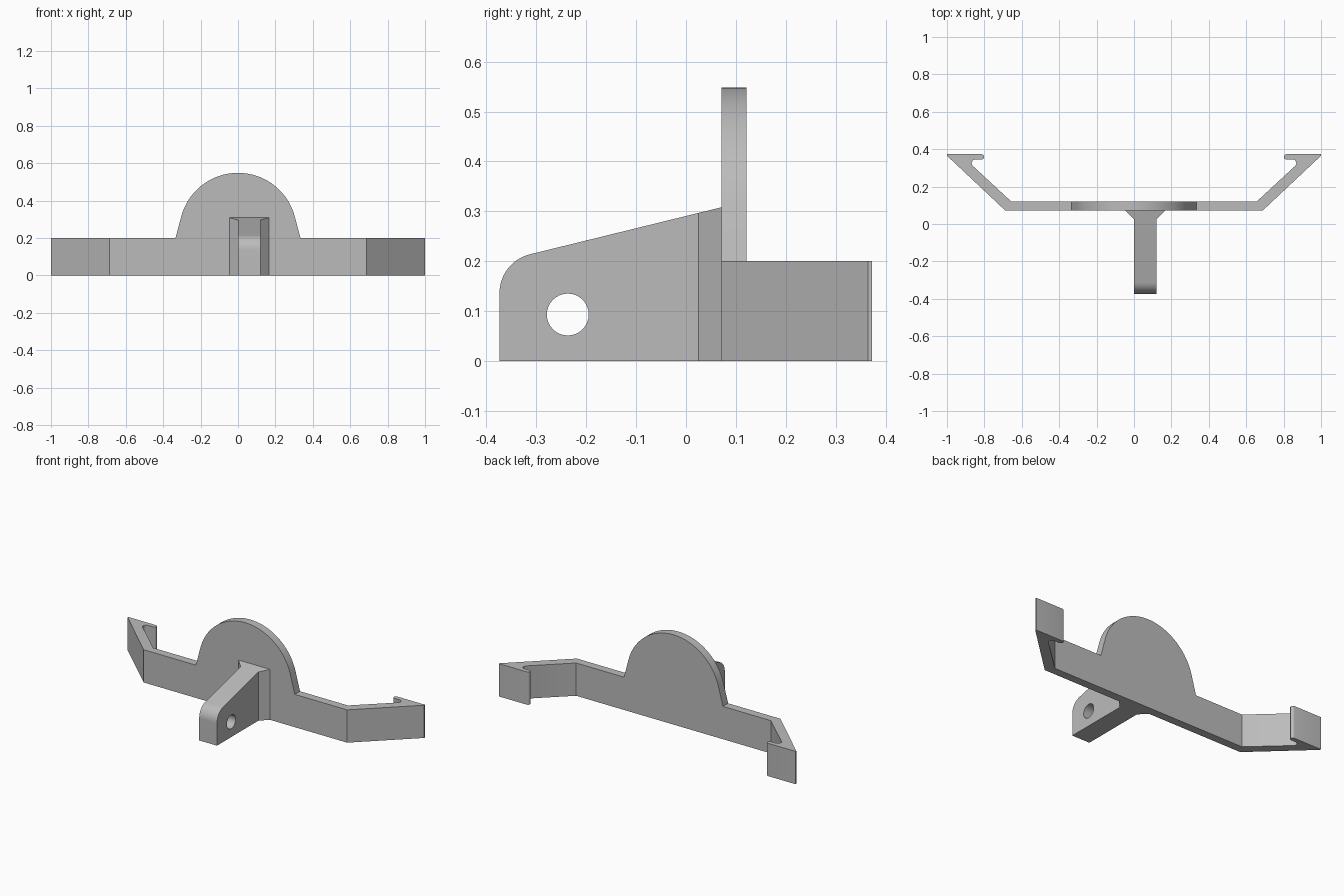
import bpy
import bmesh
from math import sin, cos, radians
from mathutils import Matrix

cube = bpy.data.objects.get("Cube")
if cube:
    bpy.data.objects.remove(cube)

grey = bpy.data.materials.new("plain grey")
grey.use_nodes = True
GREY = (0.5, 0.5, 0.5, 1)
grey.diffuse_color = GREY
grey.node_tree.nodes["Principled BSDF"].inputs["Base Color"].default_value = GREY

HEIGHT = 0.2
FRONT, BACK = 0.071, 0.121      # faces of the main bar
LUG_L, LUG_R = 0.0, 0.12        # sides of the lug


def arc(cx, cy, r, start, end, steps):
    """Points on an arc, angles in degrees."""
    angles = [radians(start + (end - start) * i / steps) for i in range(steps + 1)]
    return [(cx + r * cos(a), cy + r * sin(a)) for a in angles]


def prism(name, profile, axis, low, high):
    """Extrude a 2D profile along x, y or z; high may be a function of the point."""
    place = {"x": lambda a, b, d: (d, a, b),
             "y": lambda a, b, d: (a, d, b),
             "z": lambda a, b, d: (a, b, d)}[axis]
    top = high if callable(high) else lambda a, b: high
    bm = bmesh.new()
    lower = [bm.verts.new(place(a, b, low)) for a, b in profile]
    upper = [bm.verts.new(place(a, b, top(a, b))) for a, b in profile]
    bm.faces.new(lower)
    bm.faces.new(upper)
    n = len(profile)
    for i in range(n):
        j = (i + 1) % n
        bm.faces.new((lower[i], lower[j], upper[j], upper[i]))
    bmesh.ops.recalc_face_normals(bm, faces=bm.faces)
    mesh = bpy.data.meshes.new(name)
    bm.to_mesh(mesh)
    bm.free()
    obj = bpy.data.objects.new(name, mesh)
    bpy.context.collection.objects.link(obj)
    mesh.materials.append(grey)
    return obj


def smooth(obj):
    bpy.ops.object.select_all(action="DESELECT")
    obj.select_set(True)
    bpy.context.view_layer.objects.active = obj
    bpy.ops.object.shade_smooth_by_angle(angle=radians(25))


# Bar with angled arms and hooked ends, mirrored across x
half = [(0.687, FRONT), (1.0, 0.365), (1.0, 0.373)]
half += arc(0.815, 0.359, 0.014, 90, 270, 8)             # rounded lip
half += arc(0.848, 0.325, 0.02, 90, -40, 6)              # notch behind the lip
half += [(0.657, BACK)]
bar = prism("clip_bar", half + [(-x, y) for x, y in reversed(half)], "z", 0, HEIGHT)
smooth(bar)

# Domed plate rising from the bar
dome = [(0.334, HEIGHT)] + arc(0, 0.234, 0.314, 14.5, 165.5, 40) + [(-0.334, HEIGHT)]
smooth(prism("domed_plate", dome, "y", FRONT, BACK))


# Lug with a sloping top and a rounded front corner
def slope(x, y):
    return 0.308 + (y - FRONT) * 0.245


side = [(FRONT, 0), (FRONT, slope(0, FRONT))]
side += arc(-0.294, 0.136, 0.08, 103.8, 180, 14) + [(-0.374, 0)]
lug = prism("pivot_lug", side, "x", LUG_L, LUG_R)

# Pin hole through the lug
cutter = prism("hole_cutter", arc(-0.237, 0.093, 0.042, 0, 348.75, 31), "x", -0.1, 0.3)
cutter.hide_render = True
hole = lug.modifiers.new("pin_hole", "BOOLEAN")
hole.operation = "DIFFERENCE"
hole.solver = "EXACT"
hole.object = cutter
bpy.context.view_layer.objects.active = lug
bpy.ops.object.modifier_apply(modifier=hole.name)
bpy.data.objects.remove(cutter)
smooth(lug)

# Chamfer gussets where the lug meets the bar
for name, x, out in (("right_gusset", LUG_L, -0.046), ("left_gusset", LUG_R, 0.046)):
    prism(name, [(x, FRONT), (x + out, FRONT), (x, 0.025)], "z", 0, slope)
